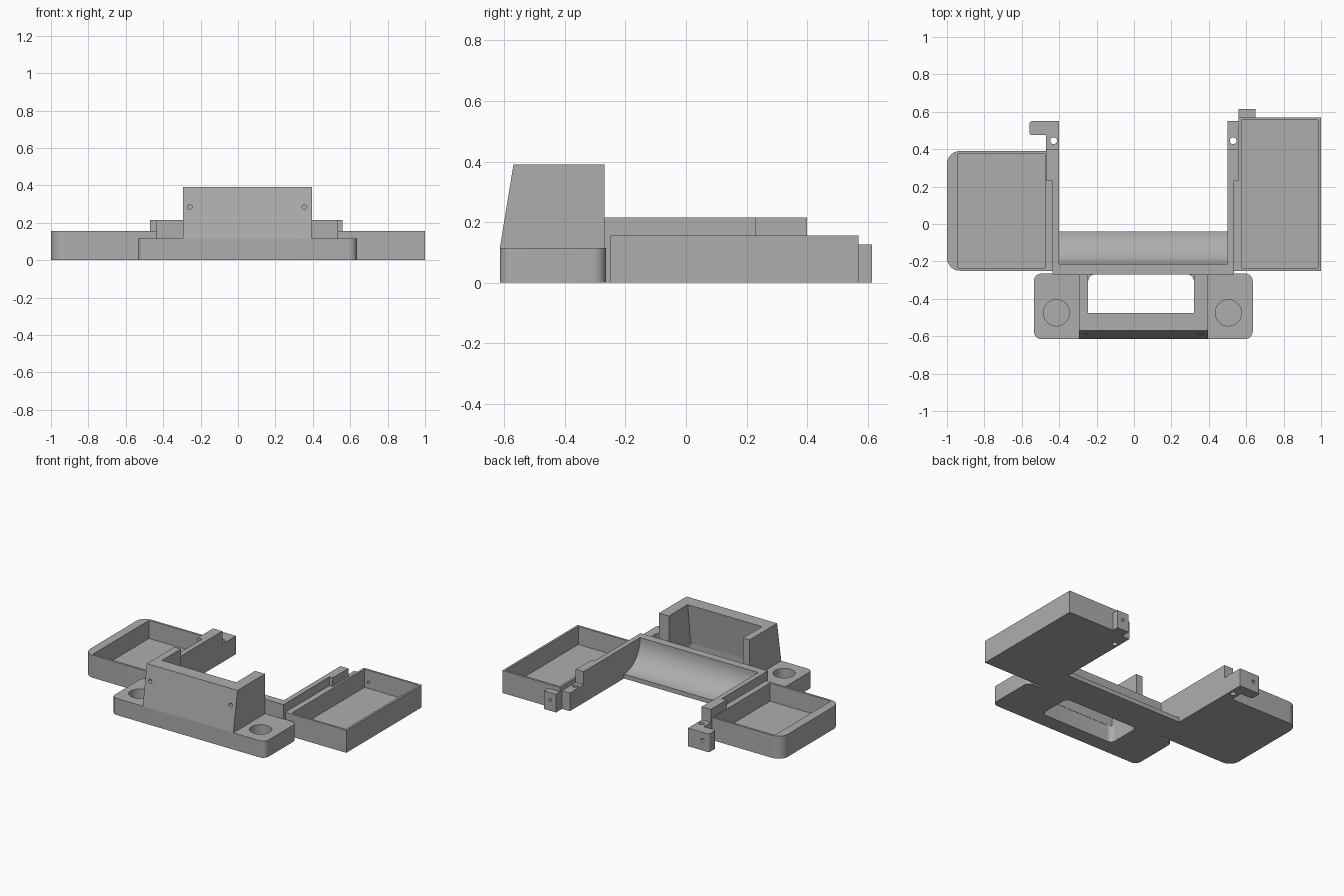
import bpy, bmesh, math
from mathutils import Vector

cube = bpy.data.objects.get("Cube")
if cube:
    bpy.data.objects.remove(cube, do_unlink=True)

grey = bpy.data.materials.new("plain_grey")
grey.use_nodes = True
grey.diffuse_color = (0.42, 0.42, 0.42, 1)
grey.node_tree.nodes["Principled BSDF"].inputs["Base Color"].default_value = (0.42, 0.42, 0.42, 1)


def prism(name, outline, lo, hi, axis="z"):
    """Extrude a 2D outline along z (points are x,y), x (y,z) or y (x,z)."""
    place = {"z": lambda a, b, h: (a, b, h),
             "x": lambda a, b, h: (h, a, b),
             "y": lambda a, b, h: (a, h, b)}[axis]
    bm = bmesh.new()
    face = bm.faces.new([bm.verts.new(place(a, b, lo)) for a, b in outline])
    ext = bmesh.ops.extrude_face_region(bm, geom=[face])
    shift = Vector(place(0, 0, hi - lo))
    bmesh.ops.translate(bm, vec=shift, verts=[v for v in ext["geom"] if isinstance(v, bmesh.types.BMVert)])
    bmesh.ops.recalc_face_normals(bm, faces=bm.faces)
    mesh = bpy.data.meshes.new(name)
    bm.to_mesh(mesh)
    bm.free()
    mesh.materials.append(grey)
    obj = bpy.data.objects.new(name, mesh)
    bpy.context.collection.objects.link(obj)
    return obj


def arc(cx, cy, r, start, end, n=8):
    return [(cx + r * math.cos(math.radians(start + (end - start) * i / n)),
             cy + r * math.sin(math.radians(start + (end - start) * i / n))) for i in range(n + 1)]


def rect(x0, x1, y0, y1, left=0, right=0):
    """Rectangle outline with optional rounding of its left and right corners."""
    pts = []
    for sx, sy, r, a in ((0, 0, left, 180), (1, 0, right, 270), (1, 1, right, 0), (0, 1, left, 90)):
        cx = x1 - r if sx else x0 + r
        cy = y1 - r if sy else y0 + r
        pts += arc(cx, cy, r, a, a + 90) if r else [(cx, cy)]
    return pts


def circle(x, y, r):
    return arc(x, y, r, 0, 360, 32)[:-1]


def cut(obj, *cutters):
    """Subtract each cutter and discard it."""
    for cutter in cutters:
        mod = obj.modifiers.new("cut", "BOOLEAN")
        mod.operation = "DIFFERENCE"
        mod.solver = "EXACT"
        mod.object = cutter
        bpy.context.view_layer.update()
        deps = bpy.context.evaluated_depsgraph_get()
        mesh = bpy.data.meshes.new_from_object(obj.evaluated_get(deps))
        obj.modifiers.clear()
        obj.data = mesh
        bpy.data.objects.remove(cutter, do_unlink=True)


TRAY, ARM, LOW, BASE, TOP, FLOOR = 0.155, 0.215, 0.125, 0.115, 0.39, 0.03

# Side trays with open pockets
right_tray = prism("right_tray", rect(0.56, 1.0, -0.25, 0.57), 0, TRAY)
cut(right_tray,
    prism("pocket", rect(0.575, 0.985, -0.235, 0.555), FLOOR, 0.3),
    prism("hole", circle(0.605, 0.07, 0.01), 0.5, 0.7, "y"))
left_tray = prism("left_tray", rect(-1.0, -0.435, -0.25, 0.39, left=0.07), 0, TRAY)
cut(left_tray, prism("pocket", rect(-0.94, -0.475, -0.235, 0.375), FLOOR, 0.3))
prism("tray_ledge", rect(0.535, 0.56, -0.25, 0.4), 0, TRAY)

# Screw tab behind the right tray
tab = prism("rear_tab", rect(0.56, 0.65, 0.57, 0.615), 0, LOW)
cut(tab, prism("hole", circle(0.605, 0.07, 0.01), 0.5, 0.7, "y"))

# Arms: thin front length, thicker rear length
for side, inner, thin, thick in (("left", -0.4, -0.435, -0.47), ("right", 0.5, 0.535, 0.56)):
    prism(side + "_arm", rect(*sorted((inner, thin)), -0.27, 0.23), 0, ARM)
    prism(side + "_arm_rear", rect(*sorted((inner, thick)), 0.23, 0.4), 0, ARM)

# Low arm ends with vertical pin holes
right_end = prism("right_arm_end", rect(0.5, 0.56, 0.4, 0.55), 0, LOW)
cut(right_end, prism("hole", circle(0.53, 0.445, 0.018), -0.1, 0.3))
hook = [(-0.47, 0.4), (-0.4, 0.4), (-0.4, 0.55)]
hook += arc(-0.545, 0.535, 0.015, 90, 180) + arc(-0.545, 0.49, 0.015, 180, 270) + [(-0.47, 0.475)]
left_end = prism("left_arm_hook", hook, 0, LOW)
cut(left_end,
    prism("hole", circle(-0.43, 0.445, 0.018), -0.1, 0.3),
    prism("hole", circle(-0.51, 0.07, 0.012), 0.5, 0.6, "y"))

# Cross bar with a concave cradle
cradle = [(-0.27, 0), (-0.04, 0)] + arc(-0.04, 0.205, 0.175, 270, 180, 24) + [(-0.215, ARM), (-0.27, ARM)]
prism("cradle_bar", cradle, -0.4, 0.5, "x")

# Front base with through window and two round recesses
base = prism("front_base", rect(-0.535, 0.635, -0.615, -0.265, 0.04, 0.04), 0, BASE)
cut(base,
    prism("window", rect(-0.245, 0.32, -0.51, -0.27, 0.035, 0.035), -0.1, 0.3),
    *[prism("recess", circle(x, -0.475, 0.07), FLOOR, 0.3) for x in (-0.415, 0.505)])

# Upright housing: sloped front, open at the top and back
housing = prism("front_housing", [(-0.615, BASE), (-0.57, TOP), (-0.27, TOP), (-0.27, BASE)], -0.295, 0.395, "x")
cut(housing,
    prism("hollow", [(-0.51, 0.1), (-0.475, 0.4), (-0.2, 0.4), (-0.2, 0.1)], -0.245, 0.32, "x"),
    *[prism("screw_hole", circle(x, 0.285, 0.013), -0.7, -0.45, "y") for x in (-0.258, 0.355)])

# Smooth the rounded surfaces, keep edges sharp
for obj in bpy.context.scene.objects:
    if obj.type == "MESH" and obj.data.materials and obj.data.materials[0] == grey:
        bpy.ops.object.select_all(action="DESELECT")
        obj.select_set(True)
        bpy.context.view_layer.objects.active = obj
        bpy.ops.object.shade_smooth_by_angle(angle=math.radians(30))
